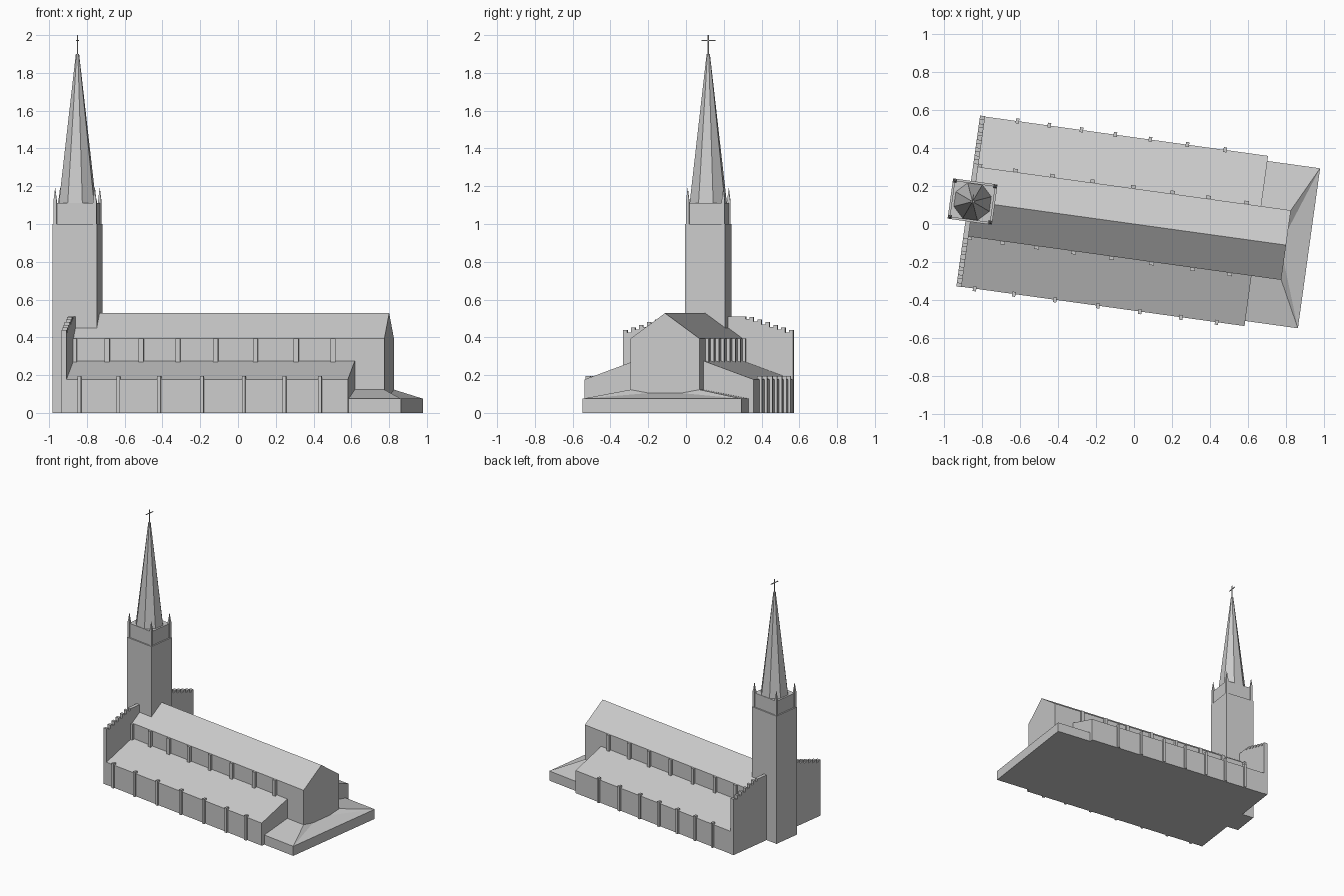
import bpy
import bmesh
import math
from mathutils import Matrix

cube = bpy.data.objects.get("Cube")
if cube:
    bpy.data.objects.remove(cube, do_unlink=True)

# The building stands slightly turned; parts are laid out along its own axes
TURN = Matrix.Rotation(math.radians(-7.9), 4, 'Z')

stone = bpy.data.materials.new("light_grey_stone")
stone.use_nodes = True
GREY = (0.6, 0.6, 0.6, 1.0)
stone.diffuse_color = GREY
stone.node_tree.nodes["Principled BSDF"].inputs["Base Color"].default_value = GREY


def finish(name, bm):
    bmesh.ops.recalc_face_normals(bm, faces=bm.faces)
    mesh = bpy.data.meshes.new(name)
    bm.to_mesh(mesh)
    bm.free()
    mesh.materials.append(stone)
    obj = bpy.data.objects.new(name, mesh)
    obj.matrix_world = TURN
    bpy.context.collection.objects.link(obj)
    return obj


def add_box(bm, x0, x1, y0, y1, z0, z1):
    size = Matrix.Diagonal((x1 - x0, y1 - y0, z1 - z0, 1))
    place = Matrix.Translation(((x0 + x1) / 2, (y0 + y1) / 2, (z0 + z1) / 2))
    bmesh.ops.create_cube(bm, size=1, matrix=place @ size)


def add_cone(bm, x, y, z0, z1, r0, r1, sides):
    place = Matrix.Translation((x, y, (z0 + z1) / 2)) @ Matrix.Rotation(math.pi / sides, 4, 'Z')
    bmesh.ops.create_cone(bm, cap_ends=True, segments=sides, radius1=r0, radius2=r1,
                          depth=z1 - z0, matrix=place)


def extrude_profile(name, profile, x0, x1):
    """Run a (y, z) cross-section along the length of the building."""
    bm = bmesh.new()
    face = bm.faces.new([bm.verts.new((x0, y, z)) for y, z in profile])
    moved = bmesh.ops.extrude_face_region(bm, geom=[face])["geom"]
    verts = [g for g in moved if isinstance(g, bmesh.types.BMVert)]
    bmesh.ops.translate(bm, verts=verts, vec=(x1 - x0, 0, 0))
    return finish(name, bm)


WEST, AISLE_END, NAVE_END, EAST = -0.881, 0.65, 0.808, 0.93
NAVE, AISLE, ANNEX = 0.185, 0.452, 0.425
RIDGE, EAVE, LEAN_TOP, LEAN_EAVE = 0.528, 0.393, 0.275, 0.177

# Nave with gabled roof
extrude_profile("nave", [(-NAVE, 0), (NAVE, 0), (NAVE, EAVE), (0, RIDGE), (-NAVE, EAVE)],
                WEST + 0.01, NAVE_END)

# Side aisles with lean-to roofs
for side, label in ((1, "left"), (-1, "right")):
    inner = side * (NAVE - 0.01)
    extrude_profile(label + "_aisle",
                    [(inner, 0), (side * AISLE, 0), (side * AISLE, LEAN_EAVE),
                     (side * NAVE, LEAN_TOP), (inner, LEAN_TOP)], WEST + 0.01, AISLE_END)

# Buttresses along aisles and clerestory
aisle_spots = {-1: (-.784, -.576, -.358, -.129, .094, .312, .502),
               1: (-.682, -.513, -.342, -.162, .024, .221, .422)}
upper_spots = {-1: (-.847, -.672, -.491, -.294, -.092, .12, .338, .535),
               1: (-.847, -.657, -.46, -.247, -.03, .178, .369, .571)}


def buttresses(name, side, spots, wall, half, depth, z0, z1):
    bm = bmesh.new()
    y0, y1 = sorted((side * (wall - 0.012), side * (wall + depth)))
    for x in spots:
        add_box(bm, x - half, x + half, y0, y1, z0, z1)
    finish(name, bm)


for side, label in ((1, "left"), (-1, "right")):
    buttresses(label + "_aisle_buttresses", side, aisle_spots[side], AISLE, 0.009, 0.014, 0, 0.195)
    buttresses(label + "_clerestory_buttresses", side, upper_spots[side], NAVE, 0.013, 0.017,
               LEAN_TOP - 0.02, EAVE)

# West front with sloping crenellated parapet
MERLONS, SLOPE_START, TOP, LOW = 6, 0.2, 0.51, 0.425
half_top = [(0.0, TOP), (SLOPE_START, TOP)]
pitch = (AISLE + 0.002 - SLOPE_START) / MERLONS
for i in range(MERLONS):
    y = SLOPE_START + i * pitch
    z = TOP + (LOW - TOP) * (i + 0.5) / MERLONS
    half_top += [(y, z - 0.006), (y + pitch / 2, z - 0.006),
                 (y + pitch / 2, z + 0.006), (y + pitch, z + 0.006)]
half_top.append((AISLE + 0.002, 0))
mirrored = [(-y, z) for y, z in reversed(half_top[1:])]
extrude_profile("west_front", mirrored + half_top, WEST, WEST + 0.027)

# Low east annex with shallow hipped roof meeting the nave
bm = bmesh.new()
EDGE, HIGH, MID = 0.075, 0.123, 0.105
START = AISLE_END - 0.01
add_box(bm, START, EAST, -ANNEX, ANNEX, 0, EDGE)
top = [f for f in bm.faces if f.calc_center_median().z > EDGE - 0.001]
bmesh.ops.delete(bm, geom=top, context='FACES')
mid = {}
for s in (1, -1):
    eave = bm.verts.new((START, s * ANNEX, EDGE))
    corner = bm.verts.new((EAST, s * ANNEX, EDGE))
    wall_start = bm.verts.new((START, s * NAVE, HIGH))
    wall_corner = bm.verts.new((NAVE_END, s * NAVE, HIGH))
    wall_mid = bm.verts.new((NAVE_END, s * 0.087, MID))
    bm.faces.new((eave, corner, wall_corner, wall_start))
    bm.faces.new((corner, wall_mid, wall_corner))
    mid[s] = (corner, wall_mid)
bm.faces.new((mid[1][0], mid[-1][0], mid[-1][1], mid[1][1]))
bmesh.ops.remove_doubles(bm, verts=bm.verts, dist=0.0005)
finish("east_annex", bm)

# Tower shaft and inset belfry band
TX, HX, HY, SHAFT, DECK = -0.858, 0.118, 0.107, 1.0, 1.11
bm = bmesh.new()
add_box(bm, TX - HX, TX + HX, -HY, HY, 0, SHAFT)
finish("tower", bm)
bm = bmesh.new()
add_box(bm, TX - HX + 0.01, TX + HX - 0.01, -HY + 0.01, HY - 0.01, SHAFT, DECK)
finish("tower_band", bm)

# Corner pinnacles
bm = bmesh.new()
for sx in (1, -1):
    for sy in (1, -1):
        px, py = TX + sx * (HX - 0.012), sy * (HY - 0.012)
        add_box(bm, px - 0.009, px + 0.009, py - 0.009, py + 0.009, SHAFT, DECK + 0.015)
        add_cone(bm, px, py, DECK + 0.015, 1.19, 0.011, 0.001, 4)
finish("pinnacles", bm)

# Octagonal spire
bm = bmesh.new()
add_cone(bm, TX, 0, DECK, 1.9, 0.102, 0.009, 8)
finish("spire", bm)

# Cross on the spire
bm = bmesh.new()
T = 0.0025
add_box(bm, TX - T, TX + T, -T, T, 1.89, 2.0)
add_box(bm, TX - T, TX + T, -0.037, 0.037, 1.972 - T, 1.972 + T)
finish("spire_cross", bm)
